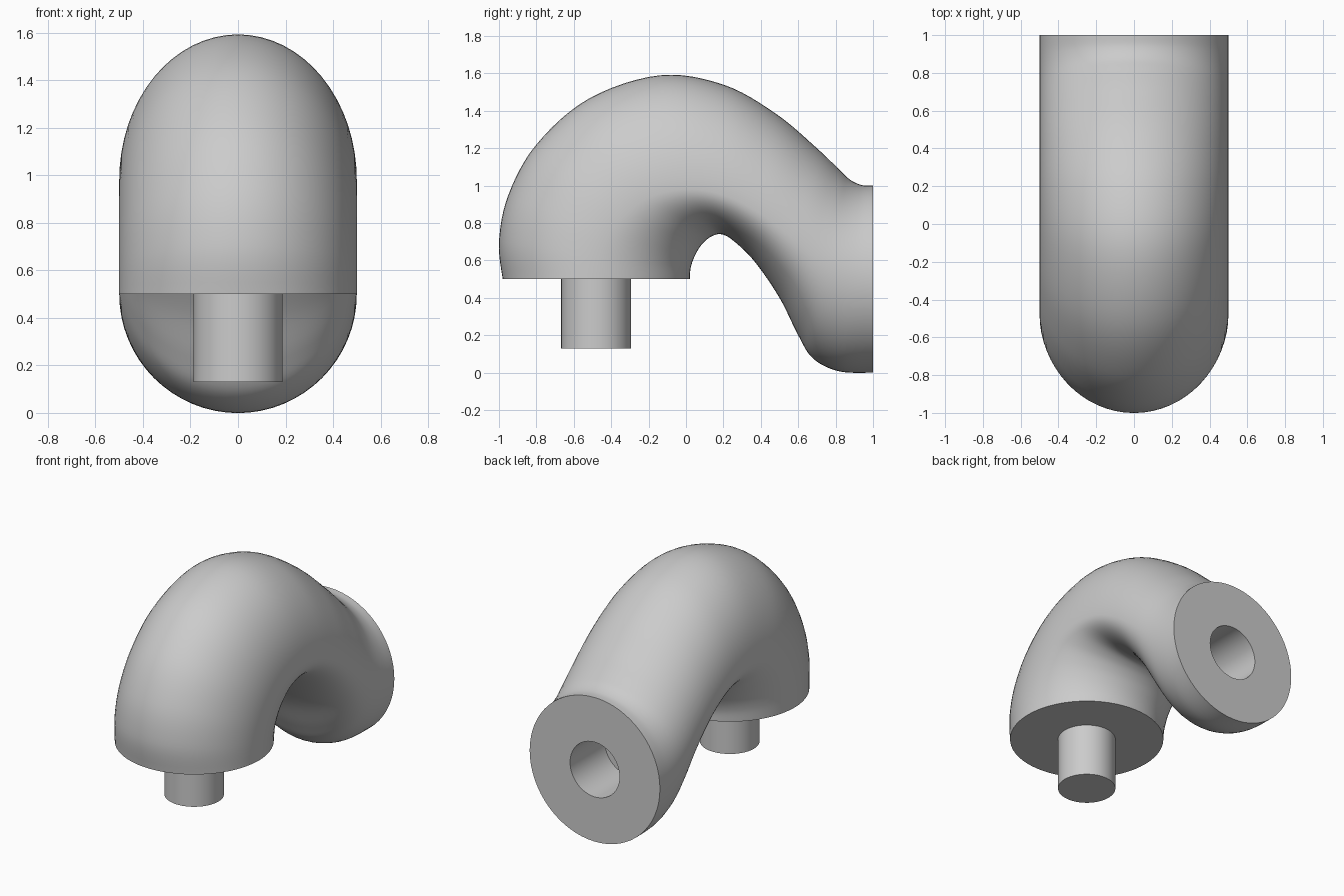
import bpy, bmesh
from math import sin, cos, pi
from mathutils import Vector

SEG = 64      # sides around the pipe
STEPS = 6     # rings between two stations

cube = bpy.data.objects.get("Cube")
if cube:
    bpy.data.objects.remove(cube)

grey = bpy.data.materials.new("plain grey")
grey.use_nodes = True
colour = (0.6, 0.6, 0.6, 1)
grey.diffuse_color = colour
grey.node_tree.nodes["Principled BSDF"].inputs["Base Color"].default_value = colour


def ring(outer, mid, inner, half_width):
    """Egg-shaped cross-section through an outer, a side and an inner (y, z) point."""
    outer, mid, inner = Vector(outer), Vector(mid), Vector(inner)
    pts = []
    for i in range(SEG):
        a = 2 * pi * i / SEG
        c = cos(a)
        p = mid + (outer - mid) * c if c > 0 else mid - (inner - mid) * c
        pts.append((half_width * sin(a), p.x, p.y))
    return pts


def loft(name, rings):
    """Skin a row of rings and cap both ends."""
    bm = bmesh.new()
    rows = [[bm.verts.new(p) for p in r] for r in rings]
    for a, b in zip(rows, rows[1:]):
        for i in range(SEG):
            j = (i + 1) % SEG
            bm.faces.new((a[i], a[j], b[j], b[i]))
    bm.faces.new(rows[0])
    bm.faces.new(rows[-1])
    bmesh.ops.recalc_face_normals(bm, faces=bm.faces)
    mesh = bpy.data.meshes.new(name)
    bm.to_mesh(mesh)
    bm.free()
    mesh.materials.append(grey)
    obj = bpy.data.objects.new(name, mesh)
    bpy.context.collection.objects.link(obj)
    bpy.ops.object.select_all(action='DESELECT')
    obj.select_set(True)
    bpy.context.view_layer.objects.active = obj
    bpy.ops.object.shade_smooth_by_angle(angle=pi / 5)
    return obj


def spline(p0, p1, p2, p3, t):
    """Catmull-Rom point between p1 and p2."""
    p0, p1, p2, p3 = map(Vector, (p0, p1, p2, p3))
    return 0.5 * (2 * p1 + (p2 - p0) * t + (2 * p0 - 5 * p1 + 4 * p2 - p3) * t ** 2
                  + (3 * p1 - p0 - 3 * p2 + p3) * t ** 3)


# Stations along the bend: outer, side and inner points as (y, z)
stations = [
    ((-0.98, 0.50), (-0.48, 0.50), (0.02, 0.50)),
    ((-1.00, 0.70), (-0.46, 0.62), (0.025, 0.56)),
    ((-0.95, 0.95), (-0.41, 0.74), (0.045, 0.62)),
    ((-0.80, 1.22), (-0.32, 0.85), (0.08, 0.68)),
    ((-0.52, 1.465), (-0.19, 0.94), (0.13, 0.725)),
    ((-0.14, 1.59), (0.00, 0.98), (0.19, 0.74)),
    ((0.20, 1.54), (0.20, 0.95), (0.26, 0.70)),
    ((0.48, 1.385), (0.40, 0.85), (0.37, 0.59)),
    ((0.70, 1.20), (0.57, 0.72), (0.50, 0.40)),
    ((0.82, 1.085), (0.70, 0.61), (0.60, 0.20)),
    ((0.88, 1.03), (0.80, 0.55), (0.68, 0.075)),
    ((0.94, 1.003), (0.90, 0.515), (0.82, 0.007)),
    ((1.00, 1.00), (1.00, 0.50), (1.00, 0.00)),
]

# Curved pipe body
rings = []
last = len(stations) - 1
for k in range(last):
    near = [stations[min(max(k + d, 0), last)] for d in (-1, 0, 1, 2)]
    for s in range(STEPS):
        rings.append(ring(*[spline(*track, s / STEPS) for track in zip(*near)], 0.5))
rings.append(ring(*stations[-1], 0.5))

# Blind socket hole in the back end
r = 0.19
for y in (1.0, 0.62):
    rings.append(ring((y, 0.5 + r), (y, 0.5), (y, 0.5 - r), r))
loft("curved_pipe", rings)

# Peg under the front end
p = 0.187
loft("peg", [ring((-0.48 - p, z), (-0.48, z), (-0.48 + p, z), p) for z in (0.13, 0.505)])
